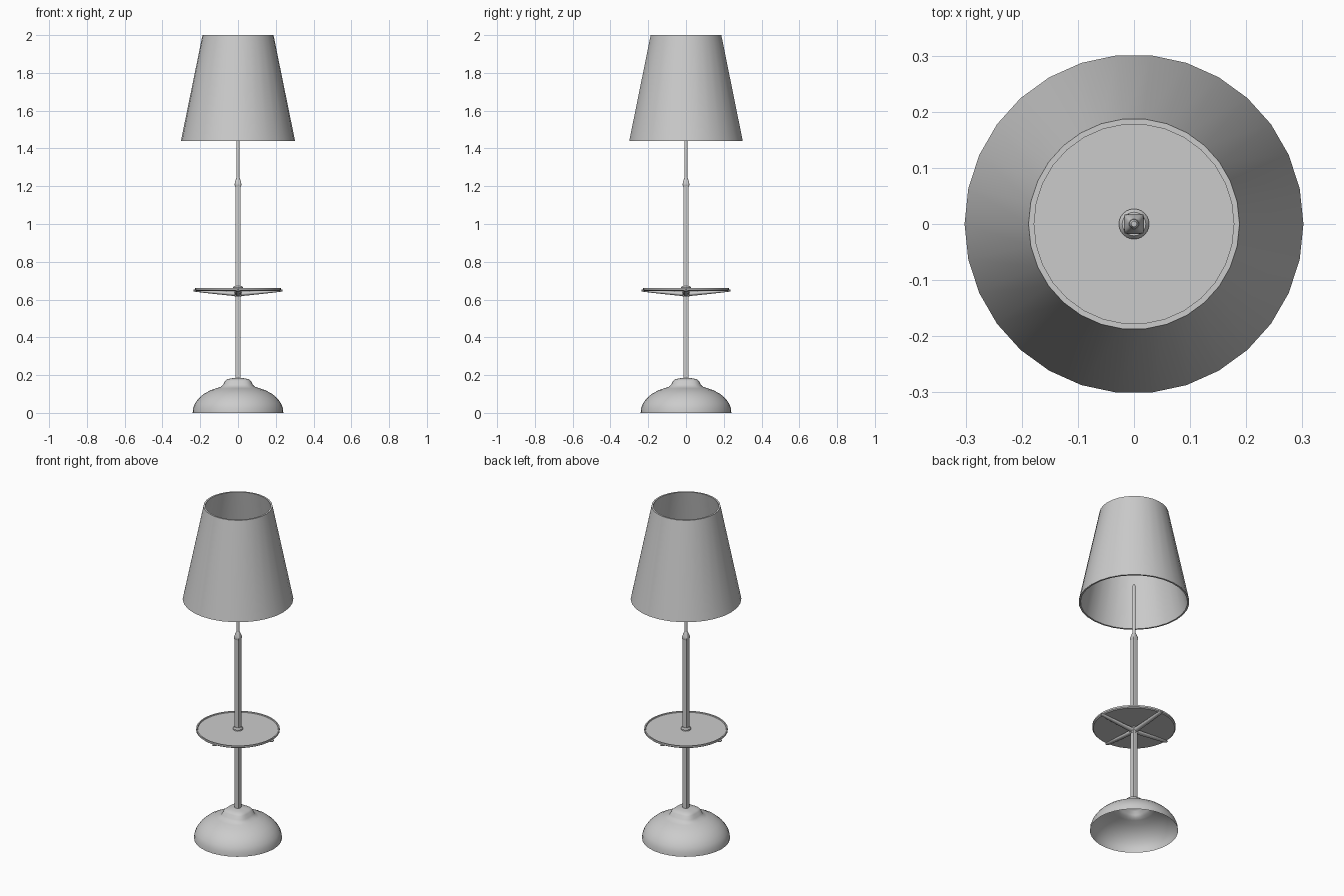
import bpy, bmesh
from math import sin, cos, pi, radians

if "Cube" in bpy.data.objects:
    bpy.data.objects.remove(bpy.data.objects["Cube"])


def finish(name, bm, angle=35):
    bmesh.ops.recalc_face_normals(bm, faces=bm.faces)
    me = bpy.data.meshes.new(name)
    bm.to_mesh(me)
    bm.free()
    ob = bpy.data.objects.new(name, me)
    bpy.context.collection.objects.link(ob)
    bpy.ops.object.select_all(action='DESELECT')
    ob.select_set(True)
    bpy.context.view_layer.objects.active = ob
    bpy.ops.object.shade_smooth_by_angle(angle=radians(angle))
    return ob


def loft(name, rings, n=32, caps=(True, True), closed=False, angle=35):
    """Rings are (half width, z, p): p=2 is round, larger p is squarer."""
    bm = bmesh.new()
    loops = []
    for h, z, p in rings:
        loop = []
        for i in range(n):
            c, s = cos(2 * pi * i / n), sin(2 * pi * i / n)
            r = h * (abs(c) ** p + abs(s) ** p) ** (-1 / p)
            loop.append(bm.verts.new((r * c, r * s, z)))
        loops.append(loop)
    pairs = list(zip(loops, loops[1:]))
    if closed:
        pairs.append((loops[-1], loops[0]))
    for a, b in pairs:
        for i in range(n):
            j = (i + 1) % n
            bm.faces.new((a[i], a[j], b[j], b[i]))
    if caps[0]:
        bm.faces.new(loops[0][::-1])
    if caps[1]:
        bm.faces.new(loops[-1])
    return finish(name, bm, angle)


# Hollow domed base rising into a squarish neck
loft("base", [(0.24, 0, 2), (0.238, 0.025, 2), (0.228, 0.05, 2), (0.21, 0.075, 2),
              (0.182, 0.1, 2), (0.145, 0.12, 2), (0.112, 0.131, 2.1), (0.09, 0.138, 2.6),
              (0.078, 0.15, 3.2), (0.068, 0.169, 3.6), (0.06, 0.177, 3.6),
              (0.04, 0.182, 4), (0.015, 0.186, 8)], caps=(False, True), angle=60)

# Square pole with a small fitting that narrows to the thin upper stem
loft("pole", [(0.0145, 0.17, 9), (0.0145, 1.2, 9)])
loft("pole_fitting", [(0.0145, 1.198, 9), (0.018, 1.207, 8), (0.017, 1.216, 6),
                      (0.012, 1.235, 3), (0.009, 1.245, 2)])
loft("upper_stem", [(0.0085, 1.23, 2), (0.0085, 1.54, 2), (0.005, 1.55, 2)], n=16)

# Round tray with a low lip, and its collar
loft("tray", [(0.222, 0.646, 2), (0.228, 0.651, 2), (0.228, 0.661, 2),
              (0.221, 0.661, 2), (0.219, 0.656, 2)], n=40)
loft("tray_collar", [(0.027, 0.65, 2), (0.027, 0.664, 2), (0.021, 0.672, 2)], n=24)
loft("tray_hub", [(0.0155, 0.614, 6), (0.019, 0.62, 5), (0.019, 0.648, 5)], n=24)

# Four tapered support arms beneath the tray
for k in range(4):
    bm = bmesh.new()
    a = k * pi / 2
    loops = []
    for d, z, w, h in [(0.005, 0.629, 0.016, 0.012), (0.12, 0.638, 0.014, 0.009),
                       (0.225, 0.647, 0.012, 0.006), (0.235, 0.648, 0.008, 0.004)]:
        loop = []
        for i in range(12):
            t = 2 * pi * i / 12
            y = w * cos(t)
            loop.append(bm.verts.new((d * cos(a) - y * sin(a),
                                      d * sin(a) + y * cos(a), z + h * sin(t))))
        loops.append(loop)
    for p, q in zip(loops, loops[1:]):
        for i in range(12):
            j = (i + 1) % 12
            bm.faces.new((p[i], p[j], q[j], q[i]))
    bm.faces.new(loops[0])
    bm.faces.new(loops[-1])
    finish(f"tray_arm_{k + 1}", bm, 50)

# Open conical shade with a thin wall
loft("shade", [(0.302, 1.44, 2), (0.188, 2.0, 2), (0.178, 2.0, 2), (0.292, 1.44, 2)],
     n=30, caps=(False, False), closed=True)
